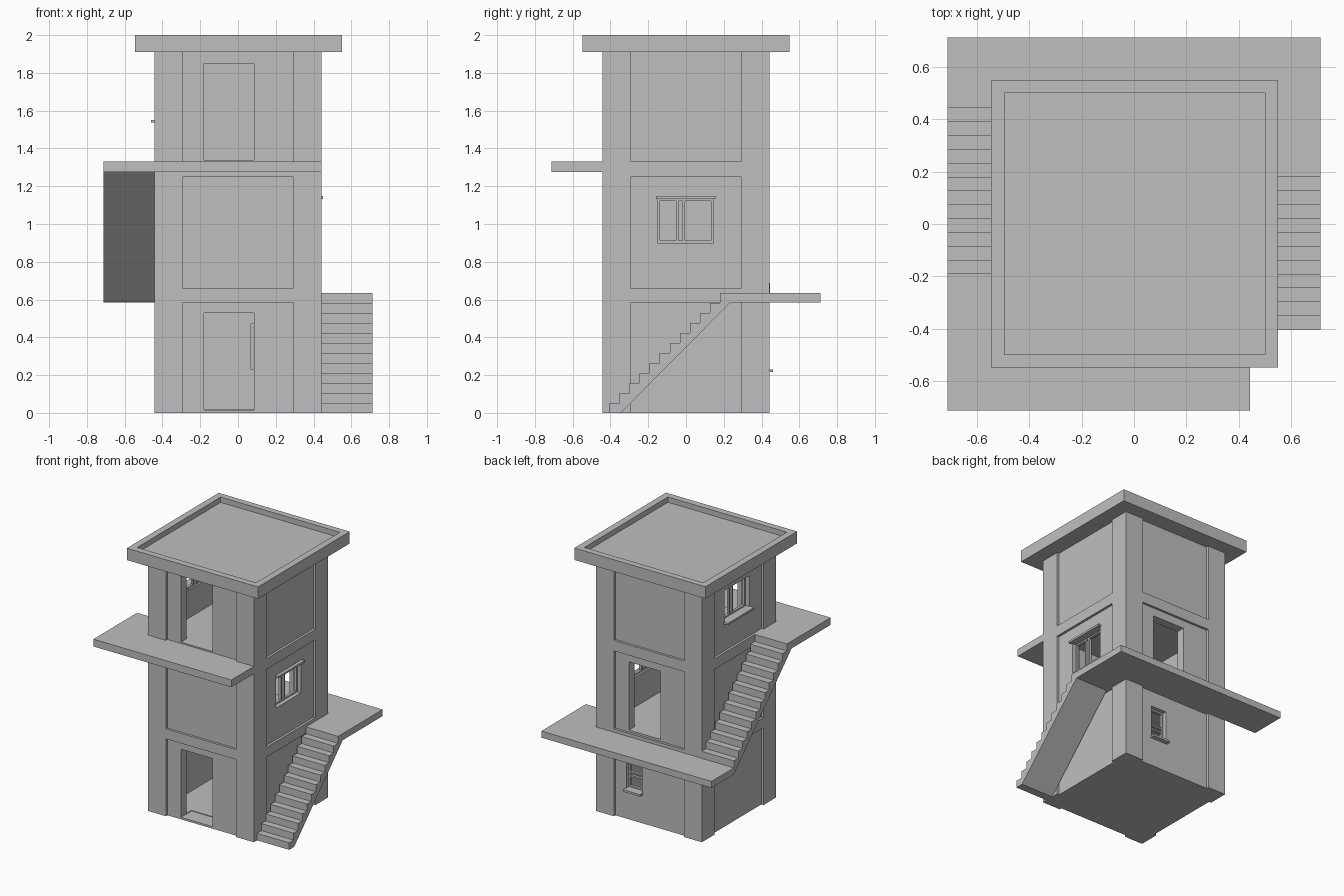
import bpy, bmesh
from mathutils import Matrix

cube = bpy.data.objects.get("Cube")
if cube:
    bpy.data.objects.remove(cube, do_unlink=True)

GREY = (0.52, 0.52, 0.52, 1)
mat = bpy.data.materials.new("plaster grey")
mat.use_nodes = True
mat.diffuse_color = GREY
mat.node_tree.nodes["Principled BSDF"].inputs["Base Color"].default_value = GREY


def finish(name, bm):
    bmesh.ops.recalc_face_normals(bm, faces=bm.faces)
    mesh = bpy.data.meshes.new(name)
    bm.to_mesh(mesh)
    bm.free()
    mesh.materials.append(mat)
    obj = bpy.data.objects.new(name, mesh)
    bpy.context.collection.objects.link(obj)
    return obj


def add_box(bm, x, y, z):
    """Box from three (low, high) ranges."""
    lo, hi = zip(x, y, z)
    verts = bmesh.ops.create_cube(bm, size=1)["verts"]
    for v in verts:
        v.co = [a + (b - a) * (c + 0.5) for a, b, c in zip(lo, hi, v.co)]
    return verts


def box(name, *ranges):
    bm = bmesh.new()
    add_box(bm, *ranges)
    return finish(name, bm)


def prism(name, points, axis, lo, hi):
    """Outline extruded along x (points are y, z) or z (points are x, y)."""
    place = (lambda p: (lo, *p)) if axis == "x" else (lambda p: (*p, lo))
    bm = bmesh.new()
    face = bm.faces.new([bm.verts.new(place(p)) for p in points])
    new = bmesh.ops.extrude_face_region(bm, geom=[face])["geom"]
    shift = (hi - lo, 0, 0) if axis == "x" else (0, 0, hi - lo)
    bmesh.ops.translate(bm, vec=shift,
                        verts=[g for g in new if isinstance(g, bmesh.types.BMVert)])
    return finish(name, bm)


def cut(target, tool):
    mod = target.modifiers.new("cut", "BOOLEAN")
    mod.operation, mod.solver, mod.object = "DIFFERENCE", "EXACT", tool
    tool.hide_render = True
    bpy.context.view_layer.objects.active = target
    bpy.ops.object.modifier_apply(modifier=mod.name)
    bpy.data.objects.remove(tool, do_unlink=True)


def turned(obj, quarter):
    """Turn from the front wall: 1 is +x, 2 is back, 3 is -x."""
    obj.data.transform(Matrix.Rotation(quarter * 1.5707963, 4, "Z"))
    return obj


# Tower shell
W, INNER, FACE, EAVES = 0.443, 0.36, 0.425, 1.91
tower = box("tower_walls", (-W, W), (-W, W), (0, EAVES))
cut(tower, box("cavity", (-INNER, INNER), (-INNER, INNER), (0.02, 2)))

# Recessed wall panels, three storeys on each side
for quarter in range(4):
    for z in ((-0.1, 0.585), (0.66, 1.25), (1.33, 2)):
        cut(tower, turned(box("panel_recess", (-0.293, 0.293), (-1, -FACE), z), quarter))

# Doorways and window openings: wall, width, height
OPENINGS = [(0, (-0.18, 0.085), (0.015, 0.53)),
            (2, (-0.18, 0.085), (0.675, 1.19)),
            (0, (-0.18, 0.085), (1.34, 1.85)),
            (1, (-0.15, 0.145), (0.90, 1.135)),
            (3, (-0.145, 0.15), (1.55, 1.785)),
            (2, (-0.20, -0.07), (0.23, 0.47))]
for quarter, x, z in OPENINGS:
    cut(tower, turned(box("opening", x, (-1, -0.3), z), quarter))

# Upper floors
for name, z in (("middle_floor", 0.665), ("upper_floor", 1.33)):
    box(name, (-INNER, INNER), (-INNER, INNER), (z - 0.06, z + 0.01))

# Roof slab with a sunken top
roof = box("roof_slab", (-0.546, 0.551), (-0.548, 0.548), (EAVES, 2))
cut(roof, box("roof_recess", (-0.495, 0.5), (-0.498, 0.5), (1.96, 2.1)))


def window_frame(name, quarter, x, z, sideways=False):
    """One glazed-sash outline plus the posts of an opened sash."""
    bm = bmesh.new()
    t = 0.012
    (x0, x1), (z0, z1) = x, z
    y = (-0.395, -0.375)
    for edge in ((x0, x0 + t), (x1 - t, x1)):
        add_box(bm, edge, y, z)
    for edge in ((z0, z0 + t), (z1 - t, z1)):
        add_box(bm, x, y, edge)
    for f in (0.33, 0.45):
        if sideways:
            m = z0 + f * (z1 - z0)
            add_box(bm, x, y, (m, m + t))
        else:
            m = x0 + f * (x1 - x0)
            add_box(bm, (m, m + t), y, z)
    return turned(finish(name, bm), quarter)


def ledge(name, quarter, x, z):
    return turned(box(name, x, (-0.46, -0.37), z), quarter)


# Windows with their ledges
window_frame("side_window_frame", 1, *OPENINGS[3][1:])
turned(box("side_window_hood", (-0.16, 0.157), (-0.45, -0.37), (1.133, 1.148)), 1)
window_frame("upper_window_frame", 3, *OPENINGS[4][1:])
ledge("upper_window_sill", 3, (-0.157, 0.16), (1.537, 1.551))
window_frame("back_window_frame", 2, *OPENINGS[5][1:], sideways=True)
ledge("back_window_sill", 2, (-0.207, -0.063), (0.216, 0.231))


# Stairs
def stairs(name, x, y, z, run, rise, steps, underside):
    pts = [(y, z)]
    for i in range(steps):
        pts += [(y + i * run, z + (i + 1) * rise), (y + (i + 1) * run, z + (i + 1) * rise)]
    return prism(name, pts + underside, "x", *x)


stairs("lower_stairs", (W, 0.712), -0.405, 0, 0.0532, 0.0529, 11,
       [(0.18, 0.635), (0.235, 0.585), (-0.345, 0)])
stairs("upper_stairs", (-0.712, -W), 0.445, 0.635, -0.0529, 0.0535, 12,
       [(-0.19, 1.33), (-0.245, 1.275), (0.445, 0.585)])

# Landings
O = 0.712
prism("back_landing", [(-O, W), (W, W), (W, 0.18), (O, 0.18), (O, O), (-O, O)],
      "z", 0.585, 0.635)
prism("front_landing", [(W, -W), (-W, -W), (-W, -0.19), (-O, -0.19), (-O, -O), (W, -O)],
      "z", 1.275, 1.33)
